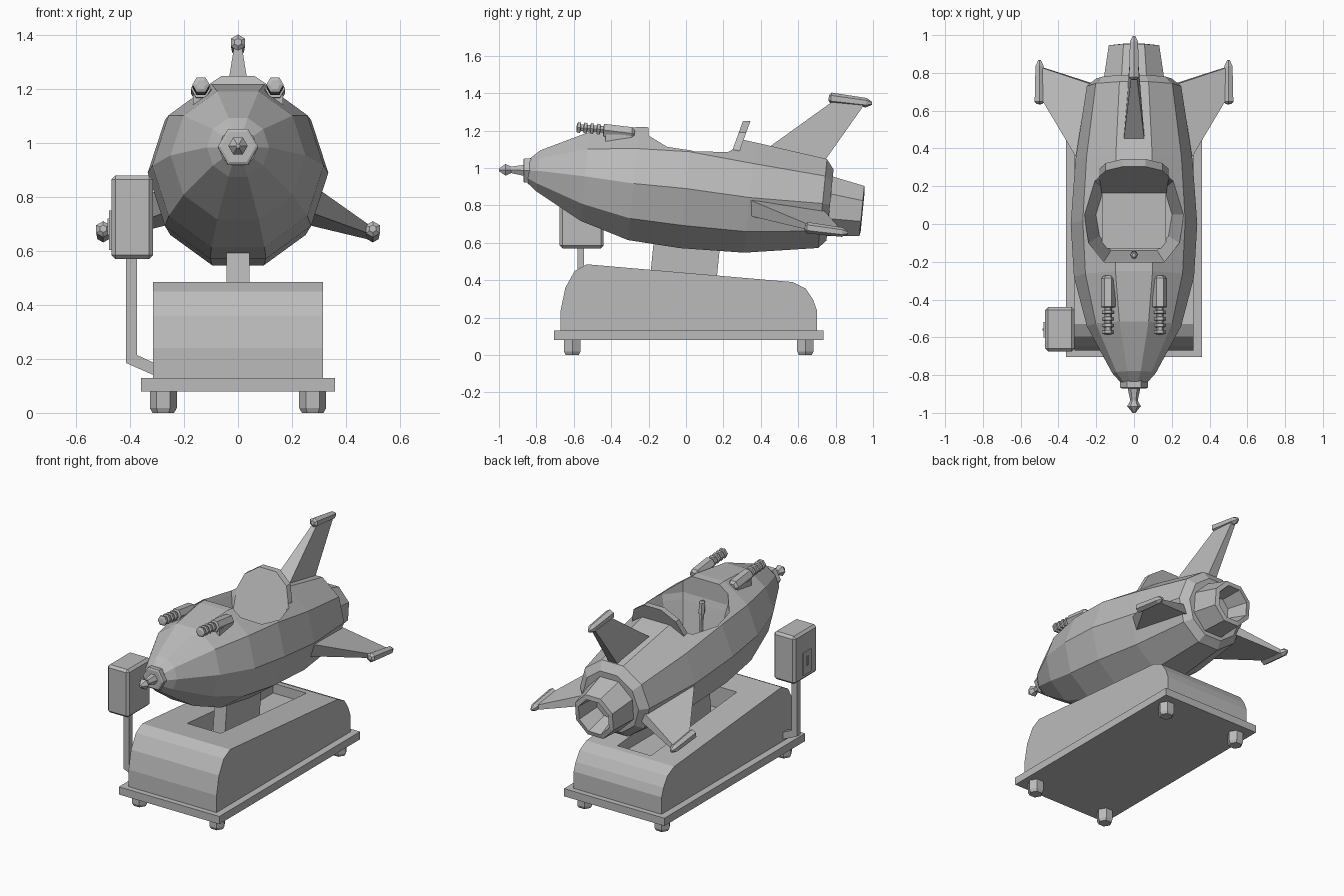
import bpy, bmesh
from math import sin, cos, pi
from mathutils import Vector

if "Cube" in bpy.data.objects:
    bpy.data.objects.remove(bpy.data.objects["Cube"], do_unlink=True)

grey = bpy.data.materials.new("plain grey")
grey.use_nodes = True
grey.diffuse_color = (0.5, 0.5, 0.5, 1)
grey.node_tree.nodes["Principled BSDF"].inputs["Base Color"].default_value = (0.5, 0.5, 0.5, 1)


def finish(name, bm):
    bmesh.ops.recalc_face_normals(bm, faces=bm.faces)
    mesh = bpy.data.meshes.new(name)
    bm.to_mesh(mesh)
    bm.free()
    mesh.materials.append(grey)
    obj = bpy.data.objects.new(name, mesh)
    bpy.context.collection.objects.link(obj)
    return obj


def loft(name, rings):
    """Skin equal-length rings of points and cap both ends."""
    bm = bmesh.new()
    loops = [[bm.verts.new(p) for p in ring] for ring in rings]
    n = len(loops[0])
    for a, b in zip(loops, loops[1:]):
        for i in range(n):
            j = (i + 1) % n
            bm.faces.new((a[i], a[j], b[j], b[i]))
    bm.faces.new(loops[0])
    bm.faces.new(loops[-1])
    return finish(name, bm)


def spindle(name, profile, x=0.0, sides=6, turn=0.0, tilt=0.1):
    """Turned part along y; profile holds (y, z, radius)."""
    rings = []
    for y, z, r in profile:
        angles = [turn + 2 * pi * i / sides for i in range(sides)]
        rings.append([(x + r * cos(a), y + tilt * r * sin(a), z + r * sin(a)) for a in angles])
    return loft(name, rings)


def box(name, low, high, bevel=0.0, lean=0.0):
    bm = bmesh.new()
    bmesh.ops.create_cube(bm, size=1)
    low, high = Vector(low), Vector(high)
    bmesh.ops.scale(bm, vec=high - low, verts=bm.verts)
    if bevel:
        bmesh.ops.bevel(bm, geom=bm.edges[:], offset=bevel, segments=1, affect='EDGES')
    obj = finish(name, bm)
    obj.location = (low + high) / 2
    obj.rotation_euler.x = lean
    return obj


def cut(obj, cutter):
    mod = obj.modifiers.new("opening", 'BOOLEAN')
    mod.operation = 'DIFFERENCE'
    mod.solver = 'EXACT'
    mod.object = cutter
    bpy.context.view_layer.objects.active = obj
    bpy.ops.object.modifier_apply(modifier=mod.name)
    bpy.data.objects.remove(cutter, do_unlink=True)


def mirrored(half):
    return half + [(-x, y) for x, y in reversed(half)]


# Ten-sided hull with a cockpit opening
hull = spindle("hull", [
    (-0.84, 0.985, 0.07), (-0.79, 0.985, 0.115), (-0.54, 0.955, 0.25),
    (-0.28, 0.917, 0.318), (0.0, 0.89, 0.335), (0.34, 0.842, 0.31),
    (0.73, 0.81, 0.25), (0.77, 0.802, 0.2)], sides=10)
plan = mirrored([(0.16, -0.2), (0.24, -0.1), (0.265, 0.05), (0.21, 0.23), (0.1, 0.31)])
levels = [(0.82, 0.76), (1.06, 0.96), (1.1, 1.0), (1.5, 1.0)]
cut(hull, loft("cockpit_cutter", [
    [(x * s, 0.05 + (y - 0.05) * s, z) for x, y in plan] for z, s in levels]))

# Hollow tail nozzle
spindle("nozzle", [
    (0.74, 0.798, 0.175), (0.77, 0.795, 0.172), (0.94, 0.77, 0.145),
    (0.945, 0.769, 0.115), (0.8, 0.79, 0.085)], sides=8, turn=pi / 8)

# Nose collar and probe
spindle("nose_collar", [(-0.87, 0.987, 0.065), (-0.865, 0.987, 0.075), (-0.83, 0.985, 0.075)], tilt=0)
spindle("nose_probe", [
    (-1.0, 0.99, 0.008), (-0.965, 0.99, 0.036), (-0.935, 0.99, 0.02),
    (-0.86, 0.987, 0.035)], tilt=0)

# Seat cushion, leaning backrest and control stick
box("seat_cushion", (-0.17, -0.13, 0.8), (0.17, 0.19, 0.86))
back = mirrored([(0.17, 0.84), (0.185, 1.1), (0.15, 1.19), (0.06, 1.25)])
loft("seat_back", [
    [(x, 0.16 + d + (z - 0.85) * 0.36, z) for x, z in back] for d in (0, 0.04)])
spindle_path = [(-0.15, 0.84, 0.012), (-0.16, 1.02, 0.012), (-0.16, 1.02, 0.02),
                (-0.165, 1.09, 0.02), (-0.166, 1.1, 0.01)]
loft("control_stick", [
    [(r * cos(k * pi / 3), y + r * sin(k * pi / 3), z) for k in range(6)]
    for y, z, r in spindle_path])

# Twin ringed blasters
barrel = [(-0.585, 1.217, 0.018), (-0.58, 1.217, 0.032)]
for i in range(4):
    y = -0.565 + i * 0.035
    z = 1.215 - i * 0.003
    barrel += [(y, z, 0.032), (y + 0.003, z, 0.02), (y + 0.017, z, 0.02), (y + 0.02, z, 0.032)]
barrel += [(-0.44, 1.203, 0.038), (-0.29, 1.185, 0.038), (-0.275, 1.18, 0.025)]
for side, x in (("left", 0.137), ("right", -0.137)):
    spindle(side + "_blaster", barrel, x=x)
    box(side + "_blaster_mount", (x - 0.03, -0.43, 1.12), (x + 0.03, -0.29, 1.18))


# Tapered fins, each tipped with a pod
def fin(name, root_le, root_te, tip_le, tip_te, normal, thick):
    n = Vector(normal)
    rings = []
    for le, te, a, b in ((root_le, root_te, thick, thick * 0.6), (tip_le, tip_te, 0.014, 0.014)):
        le, te = Vector(le), Vector(te)
        rings.append([le + n * a, te + n * b, te - n * b, le - n * a])
    loft(name, rings)


def pod(name, x, y, z):
    spindle(name, [(y, z, 0.014), (y + 0.012, z - 0.002, 0.03),
                   (y + 0.2, z - 0.026, 0.025), (y + 0.232, z - 0.03, 0.008)], x=x, turn=pi / 6)


fin("top_fin", (0, 0.4, 1.08), (0, 0.7, 0.98), (0, 0.79, 1.36), (0, 0.965, 1.355), (1, 0, 0), 0.06)
pod("top_fin_pod", 0, 0.763, 1.375)
for side, s in (("left", 1), ("right", -1)):
    fin(side + "_fin", (0.22 * s, 0.24, 0.82), (0.2 * s, 0.735, 0.745),
        (0.49 * s, 0.67, 0.678), (0.49 * s, 0.83, 0.656), (0.35 * s, 0, 0.94), 0.055)
    pod(side + "_fin_pod", 0.5 * s, 0.635, 0.683)

# Rounded base housing with a slot, and the neck rising from it
outline = [(-0.67, 0.12), (-0.67, 0.24), (-0.645, 0.36), (-0.595, 0.45), (-0.53, 0.485),
           (0.57, 0.39), (0.64, 0.355), (0.68, 0.295), (0.7, 0.24), (0.7, 0.12)]
housing = loft("base_housing", [[(x, y, z) for y, z in outline] for x in (-0.315, 0.315)])
cut(housing, box("slot_cutter", (-0.12, -0.35, 0.33), (0.12, 0.53, 0.7)))
box("neck", (-0.043, -0.185, 0.3), (0.043, 0.17, 0.65), lean=-0.1)

# Base plate and hexagonal feet
box("base_plate", (-0.36, -0.705, 0.08), (0.36, 0.735, 0.13))
for x in (-0.277, 0.277):
    for y in (-0.608, 0.638):
        loft("foot", [
            [(x + r * cos(k * pi / 3), y + r * sin(k * pi / 3), z) for k in range(6)]
            for z, r in ((0, 0.04), (0.018, 0.05), (0.09, 0.05))])

# Coin box on a bent post
box("coin_box", (-0.47, -0.675, 0.57), (-0.315, -0.44, 0.88), bevel=0.015)
box("coin_panel", (-0.478, -0.6, 0.605), (-0.46, -0.52, 0.75))
box("coin_slot", (-0.484, -0.565, 0.66), (-0.47, -0.553, 0.72))
bend = [((-0.415, 0.6), (-0.375, 0.6)), ((-0.415, 0.185), (-0.375, 0.215)),
        ((-0.29, 0.13), (-0.29, 0.175))]
loft("coin_box_post", [
    [(a[0], -0.58, a[1]), (b[0], -0.58, b[1]), (b[0], -0.545, b[1]), (a[0], -0.545, a[1])]
    for a, b in bend])
